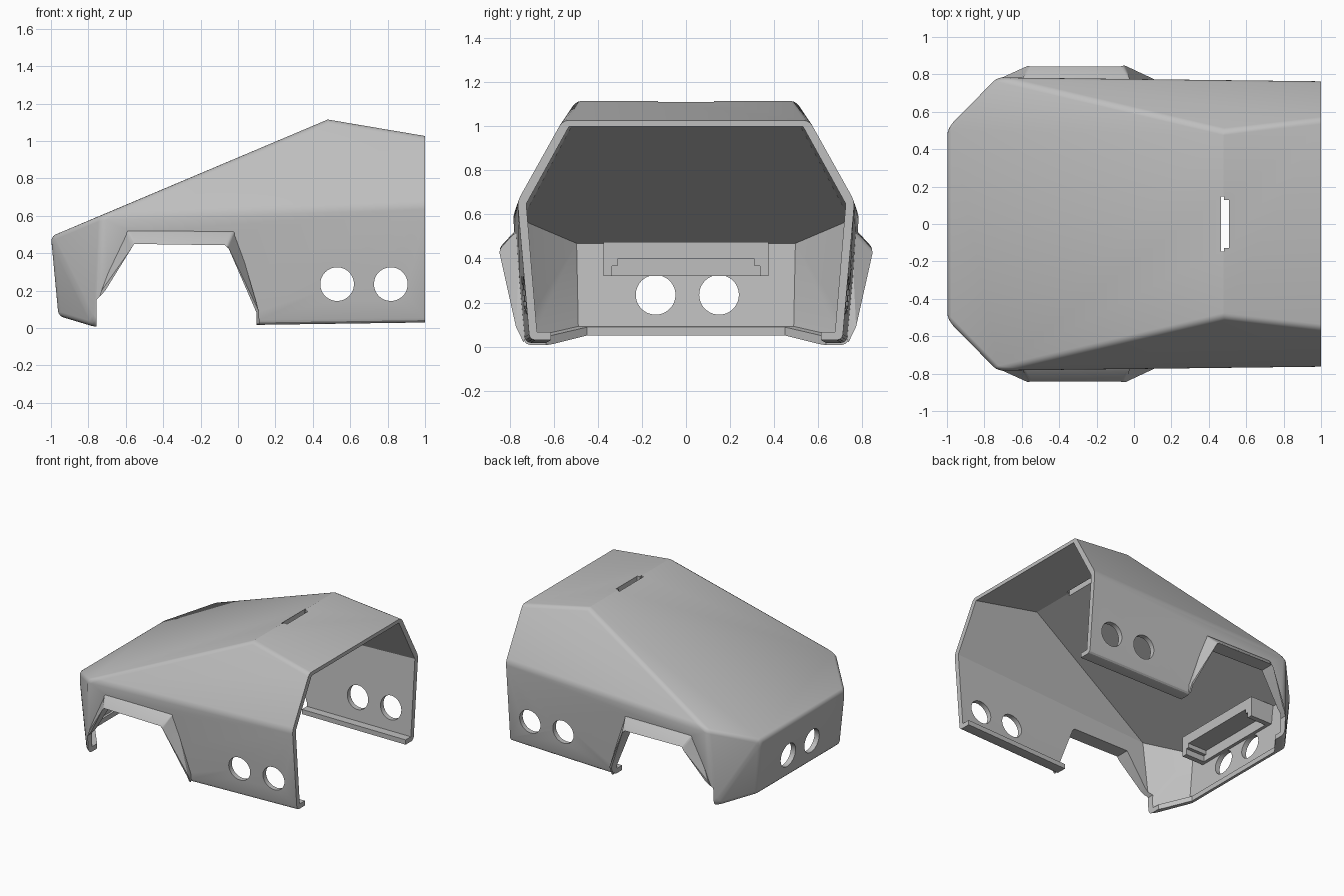
import bpy, bmesh
from math import radians
from mathutils import Vector, Matrix

cube = bpy.data.objects.get("Cube")
if cube:
    bpy.data.objects.remove(cube, do_unlink=True)

# One plain grey plastic
grey = bpy.data.materials.new("grey_plastic")
grey.use_nodes = True
grey.diffuse_color = (0.52, 0.52, 0.52, 1)
grey.node_tree.nodes["Principled BSDF"].inputs["Base Color"].default_value = (0.52, 0.52, 0.52, 1)


def finish(bm, name):
    bmesh.ops.recalc_face_normals(bm, faces=bm.faces[:])
    mesh = bpy.data.meshes.new(name)
    bm.to_mesh(mesh)
    bm.free()
    mesh.materials.append(grey)
    ob = bpy.data.objects.new(name, mesh)
    bpy.context.collection.objects.link(ob)
    return ob


def hull(points):
    """Convex solid around points, with flat areas merged."""
    bm = bmesh.new()
    for p in points:
        bm.verts.new(p)
    res = bmesh.ops.convex_hull(bm, input=bm.verts[:])
    loose = [v for v in bm.verts if not v.link_faces]
    bmesh.ops.delete(bm, geom=loose, context='VERTS')
    bmesh.ops.dissolve_limit(bm, angle_limit=radians(3), verts=bm.verts[:], edges=bm.edges[:])
    bmesh.ops.recalc_face_normals(bm, faces=bm.faces[:])
    return bm


def bevel(bm, edges, width):
    bmesh.ops.bevel(bm, geom=edges, offset=width, segments=3, profile=0.5,
                    affect='EDGES', clamp_overlap=True)


def prism(points, sweep, name):
    """Flat outline swept along a vector."""
    bm = bmesh.new()
    face = bm.faces.new([bm.verts.new(p) for p in points])
    ext = bmesh.ops.extrude_face_region(bm, geom=[face])
    bmesh.ops.translate(bm, vec=Vector(sweep),
                        verts=[v for v in ext["geom"] if isinstance(v, bmesh.types.BMVert)])
    return finish(bm, name)


def box(lo, hi, name):
    (a, b, c), (d, e, f) = lo, hi
    return prism([(a, b, c), (d, b, c), (d, e, c), (a, e, c)], (0, 0, f - c), name)


def drill(center, axis, radius, length, name):
    bm = bmesh.new()
    bmesh.ops.create_cone(bm, cap_ends=True, segments=48, radius1=radius, radius2=radius, depth=length)
    rot = Matrix.Rotation(radians(90), 4, axis)
    bmesh.ops.transform(bm, matrix=Matrix.Translation(center) @ rot, verts=bm.verts[:])
    return finish(bm, name)


def combine(ob, tool, operation='DIFFERENCE'):
    tool.hide_render = True
    mod = ob.modifiers.new("cut", 'BOOLEAN')
    mod.operation, mod.solver, mod.object = operation, 'EXACT', tool
    bpy.context.view_layer.objects.active = ob
    bpy.ops.object.modifier_apply(modifier=mod.name)
    bpy.data.objects.remove(tool, do_unlink=True)


def both_sides(points):
    return [(x, s * y, z) for x, y, z in points for s in (1, -1)]


# Body: faceted hull with softened edges, open end at +x
body = both_sides([(-1, 0.51, 0.49), (-0.96, 0.5, 0.065), (-0.76, 0.75, 0.005),
                   (-0.73, 0.785, 0.603), (0.48, 0.5, 1.115), (1, 0.56, 1.027),
                   (1, 0.765, 0.66), (1, 0.71, 0.03), (0.1, 0.735, 0.01)])
bm = hull(body)
bevel(bm, [e for e in bm.edges if not all(v.co.x > 0.99 for v in e.verts)
           and not all(abs(v.co.x - 0.48) < 0.01 for v in e.verts)], 0.025)
shell = finish(bm, "cover_shell")

# Wheel arch flares
for side, label in ((1, "back"), (-1, "front")):
    root = [(-0.73, 0.2), (-0.605, 0.53), (-0.015, 0.522), (0.112, 0.09)]
    points = [(x, side * y, z) for x, z in root for y in (0.7, 0.772)]
    points += [(x, side * y, z) for x, y, z in
               ((-0.56, 0.85, 0.445), (-0.055, 0.85, 0.44), (-0.755, 0.755, 0.13), (0.115, 0.738, 0.02))]
    bm = hull(points)
    bevel(bm, [e for e in bm.edges if all(v.co.z > 0.4 and abs(v.co.y) > 0.75 for v in e.verts)], 0.02)
    combine(shell, finish(bm, label + "_flare"), 'UNION')

# Hollow inside: the hull shrunk by the wall thickness
bm = hull(body)
bm.normal_update()
moves = [(v, v.normal * v.calc_shell_factor() * 0.038) for v in bm.verts]
for v, move in moves:
    at_end = v.co.x > 0.99
    v.co -= move
    if at_end:
        v.co.x = 1.05
combine(shell, finish(bm, "hollow"))

# Underside opening, leaving a narrow lip
outline = [(1.1, 0.61), (-0.74, 0.655), (-0.91, 0.45)]
outline += [(x, -y) for x, y in reversed(outline)]
combine(shell, prism([(x, y, -0.1) for x, y in outline], (0, 0, 0.22), "underside_opening"))

# Wheel arch cut-outs through both sides
arch = [(-0.757, -0.1), (-0.757, 0.15), (-0.71, 0.2), (-0.555, 0.45),
        (-0.07, 0.443), (-0.05, 0.425), (0.1, 0.08), (0.1, -0.1)]
combine(shell, prism([(x, -1, z) for x, z in arch], (0, 2, 0), "arch_cutout"))

# Round holes in the sides and the nose
for x in (0.53, 0.817):
    combine(shell, drill((x, 0, 0.235), 'X', 0.09, 2, "side_hole"))
for y in (-0.138, 0.15):
    combine(shell, drill((-0.95, y, 0.235), 'Y', 0.09, 0.3, "nose_hole"))

# Stepped slot in the roof
combine(shell, box((0.475, -0.128, 0.9), (0.507, 0.128, 1.2), "roof_slot"))
combine(shell, box((0.466, -0.147, 0.9), (0.482, 0.147, 1.2), "roof_slot_step"))

# Bracket behind the nose with a stepped channel
bracket = box((-0.96, -0.375, 0.32), (-0.76, 0.375, 0.475), "nose_bracket")
step = [(0.335, 0.25), (0.335, 0.365), (0.31, 0.365), (0.31, 0.398)]
step += [(-y, z) for y, z in reversed(step)]
combine(bracket, prism([(-0.92, y, z) for y, z in step], (0.3, 0, 0), "bracket_channel"))

for ob in (shell, bracket):
    bpy.ops.object.select_all(action='DESELECT')
    ob.select_set(True)
    bpy.context.view_layer.objects.active = ob
    bpy.ops.object.shade_smooth_by_angle(angle=radians(25))
